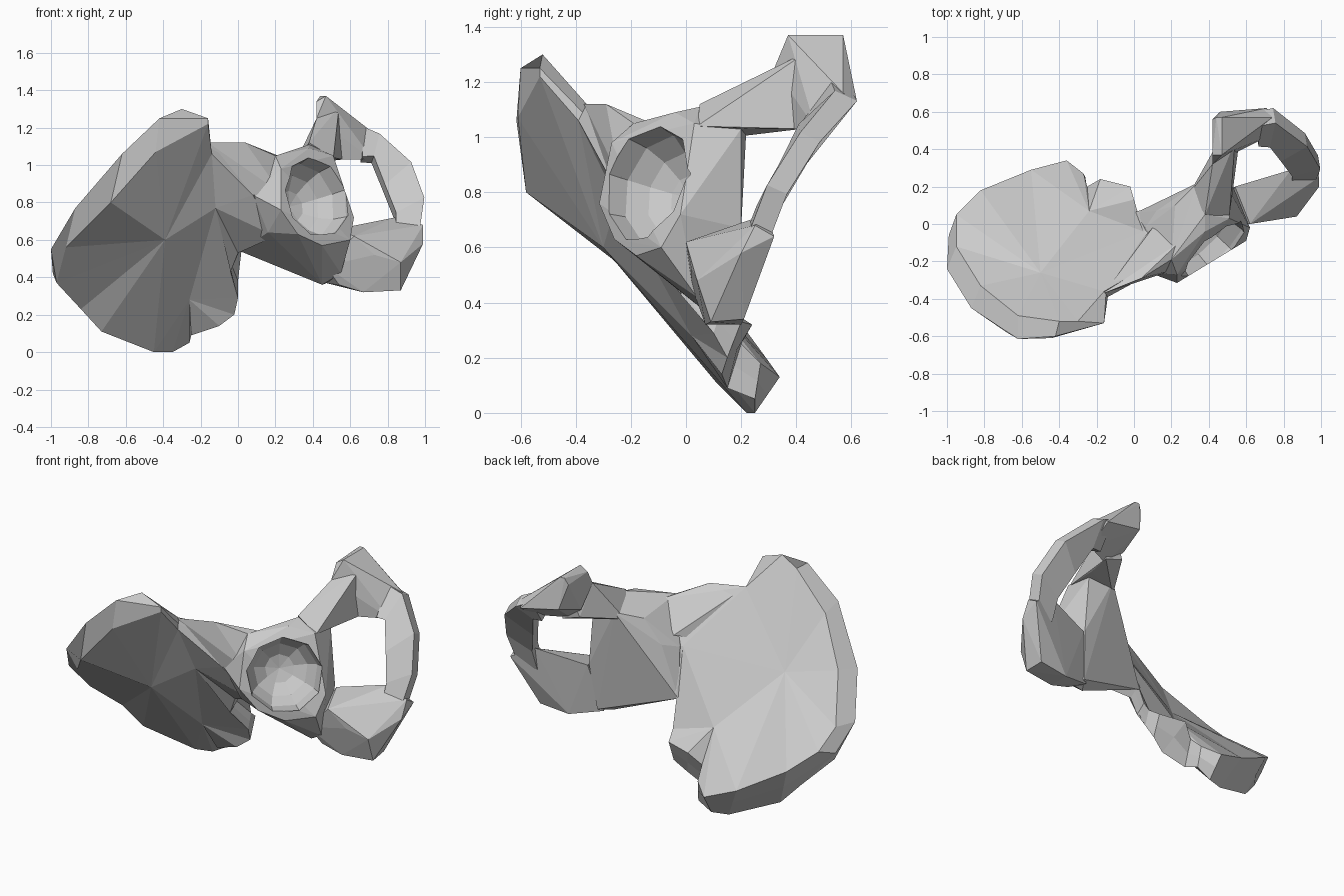
import bpy, bmesh
from mathutils import Vector, Matrix


def finish(bm, name):
    bmesh.ops.recalc_face_normals(bm, faces=bm.faces)
    me = bpy.data.meshes.new(name)
    bm.to_mesh(me)
    bm.free()
    ob = bpy.data.objects.new(name, me)
    bpy.context.collection.objects.link(ob)
    return ob


def hull(name, pts):
    bm = bmesh.new()
    vs = [bm.verts.new(p) for p in pts]
    res = bmesh.ops.convex_hull(bm, input=vs)
    junk = {g for g in res["geom_interior"] + res["geom_unused"]
            if isinstance(g, bmesh.types.BMVert)}
    bmesh.ops.delete(bm, geom=list(junk), context='VERTS')
    return finish(bm, name)


def loft(name, stations, normal):
    # each station: inner edge, outer edge, thickness
    bm = bmesh.new()
    rings = []
    for a, b, t in stations:
        a, b, off = Vector(a), Vector(b), normal * t / 2
        rings.append([bm.verts.new(p) for p in (a - off, b - off, b + off, a + off)])
    for r, s in zip(rings, rings[1:]):
        for i in range(4):
            j = (i + 1) % 4
            bm.faces.new((r[i], r[j], s[j], s[i]))
    bm.faces.new(rings[0])
    bm.faces.new(rings[-1])
    return finish(bm, name)


def plate(name, rim, crest, hubs, hub_of):
    # rim: (upper, lower) pairs joined through crest points;
    # each side fans to three hub points
    bm = bmesh.new()
    n = len(rim)
    loops = [[bm.verts.new(p[s]) for p in rim] for s in (0, 1)]
    mids = []
    for i, (u, l) in enumerate(rim):
        mid = crest[i] if i < len(crest) else (Vector(u) + Vector(l)) / 2
        mids.append(bm.verts.new(mid))
    for s in (0, 1):
        h = [bm.verts.new(p) for p in hubs[s]]
        for i in range(n):
            j = (i + 1) % n
            hi, hj = h[hub_of(i)], h[hub_of(j)]
            bm.faces.new((loops[s][i], loops[s][j], hj))
            if hi is not hj:
                bm.faces.new((loops[s][i], hj, hi))
        bm.faces.new(h)
        for i in range(n):
            j = (i + 1) % n
            bm.faces.new((loops[s][i], loops[s][j], mids[j], mids[i]))
    return finish(bm, name)


# broad wing with crest, rear lobe and neck
rim = [
    ((-.30, -.52, 1.30), (-.16, -.53, 1.22)),
    ((-.40, -.52, 1.24), (-.44, -.61, 1.07)),
    ((-.62, -.49, 1.03), (-.68, -.58, .80)),
    ((-.82, -.33, .79), (-.92, -.27, .56)),
    ((-.95, -.12, .55), (-.97, -.08, .37)),
    ((-.95, .05, .46), (-.84, .06, .23)),
    ((-.82, .18, .35), (-.73, .11, .11)),
    ((-.55, .29, .20), (-.45, .22, .0)),
    ((-.36, .34, .13), (-.35, .25, .0)),
    ((-.27, .27, .18), (-.26, .25, .05)),
    ((-.25, .20, .25), (-.25, .15, .09)),
    ((-.18, .24, .32), (-.10, .13, .14)),
    ((-.02, .20, .33), (-.02, .15, .20)),
    ((.0, .13, .38), (.0, .10, .29)),
    ((-.04, .04, .48), (-.04, -.02, .43)),
    ((.02, .07, .56), (.0, -.03, .53)),
    ((.20, .09, .78), (.20, -.15, .62)),
    ((.20, -.15, 1.05), (.08, -.27, .84)),
    ((-.16, -.36, 1.12), (-.14, -.39, 1.06)),
]
crest = [(-.16, -.53, 1.25), (-.42, -.60, 1.25), (-.62, -.615, 1.06),
         (-.87, -.45, .77), (-1.0, -.24, .55), (-.99, -.06, .42)]
hubs = [((-.50, -.26, .72), (-.24, .07, .43), (.05, -.04, .82)),
        ((-.39, -.30, .60), (-.26, .02, .28), (-.12, -.25, .77))]
plate("ilium_wing", rim, crest, hubs, lambda i: 0 if i < 8 else 1 if i < 14 else 2)
hull("front_border", [(-.16, -.37, 1.12), (.04, -.29, 1.12), (.2, -.19, 1.05), (.08, -.27, .84),
                      (.10, -.02, .88), (-.12, -.25, .8), (.23, -.24, .85), (.24, -.1, 1.04)])

# hip socket: solid body with a round hollow
socket_rim = [(.23, -.315, .76), (.23, -.27, .98), (.38, -.04, 1.09), (.51, .03, 1.05),
              (.56, .0, .85), (.62, -.02, .72), (.60, -.09, .60), (.45, -.18, .57),
              (.32, -.26, .63)]
body = hull("socket_body", socket_rim + [
    (.08, -.26, .84), (.20, -.19, 1.05), (.16, -.2, .64), (.01, .06, .54),
    (.06, -.02, .82), (.12, .07, .85), (.22, .1, 1.0), (.38, .05, 1.11),
    (.34, .22, 1.05), (.50, .2, 1.03),
    (.53, .2, .67), (.5, .16, .38), (.45, .08, .36), (.55, .04, .42)])
axis = Vector((.66, -.70, .24)).normalized()
side = Vector((0, 0, 1)).cross(axis).normalized()
frame = Matrix((side, axis.cross(side), axis)).transposed().to_4x4()
bm = bmesh.new()
bmesh.ops.create_uvsphere(bm, u_segments=9, v_segments=8, radius=.22,
                          matrix=Matrix.Translation((.42, -.14, .83)) @ frame)
cutter = finish(bm, "socket_cutter")
cutter.hide_render = True
cutter.hide_set(True)
mod = body.modifiers.new("hollow", 'BOOLEAN')
mod.operation = 'DIFFERENCE'
mod.solver = 'EXACT'
mod.object = cutter

# ring around the opening: upper branch, pubic body, lower branch, seat bone
hull("upper_branch", [(.38, .05, 1.12), (.51, .04, 1.04), (.36, .24, 1.09), (.53, .26, 1.03),
                      (.30, .17, 1.0), (.54, .44, 1.31), (.44, .42, 1.07), (.42, .32, 1.25),
                      (.56, .42, 1.03), (.40, .1, 1.05)])
hull("pubic_body", [(.42, .37, 1.34), (.42, .56, 1.33), (.44, .57, 1.37), (.47, .57, 1.37),
                    (.47, .37, 1.37), (.54, .44, 1.31), (.46, .60, 1.18), (.43, .42, 1.12),
                    (.42, .32, 1.25), (.53, .38, 1.03), (.71, .62, 1.13), (.72, .47, 1.03),
                    (.74, .57, 1.16)])
n = Vector((-.15, .9, -.41)).normalized()
loft("lower_branch", [
    ((.66, .45, 1.03), (.66, .56, 1.19), .08),
    ((.72, .45, 1.03), (.75, .58, 1.15), .09),
    ((.78, .37, .88), (.92, .45, 1.0), .08),
    ((.84, .29, .73), (.99, .33, .81), .08),
    ((.84, .24, .60), (.96, .25, .60), .08)], n)
hull("seat_bone", [(.47, .14, .37), (.54, .06, .36), (.67, .07, .32), (.87, .09, .33),
                   (.67, .2, .32), (.86, .21, .34), (.99, .2, .58), (.99, .32, .64),
                   (.73, .02, .52), (.87, .04, .48), (.76, .2, .66), (.62, .0, .62),
                   (.54, .2, .66), (.47, .02, .46), (.84, .29, .72), (.99, .25, .68)])
